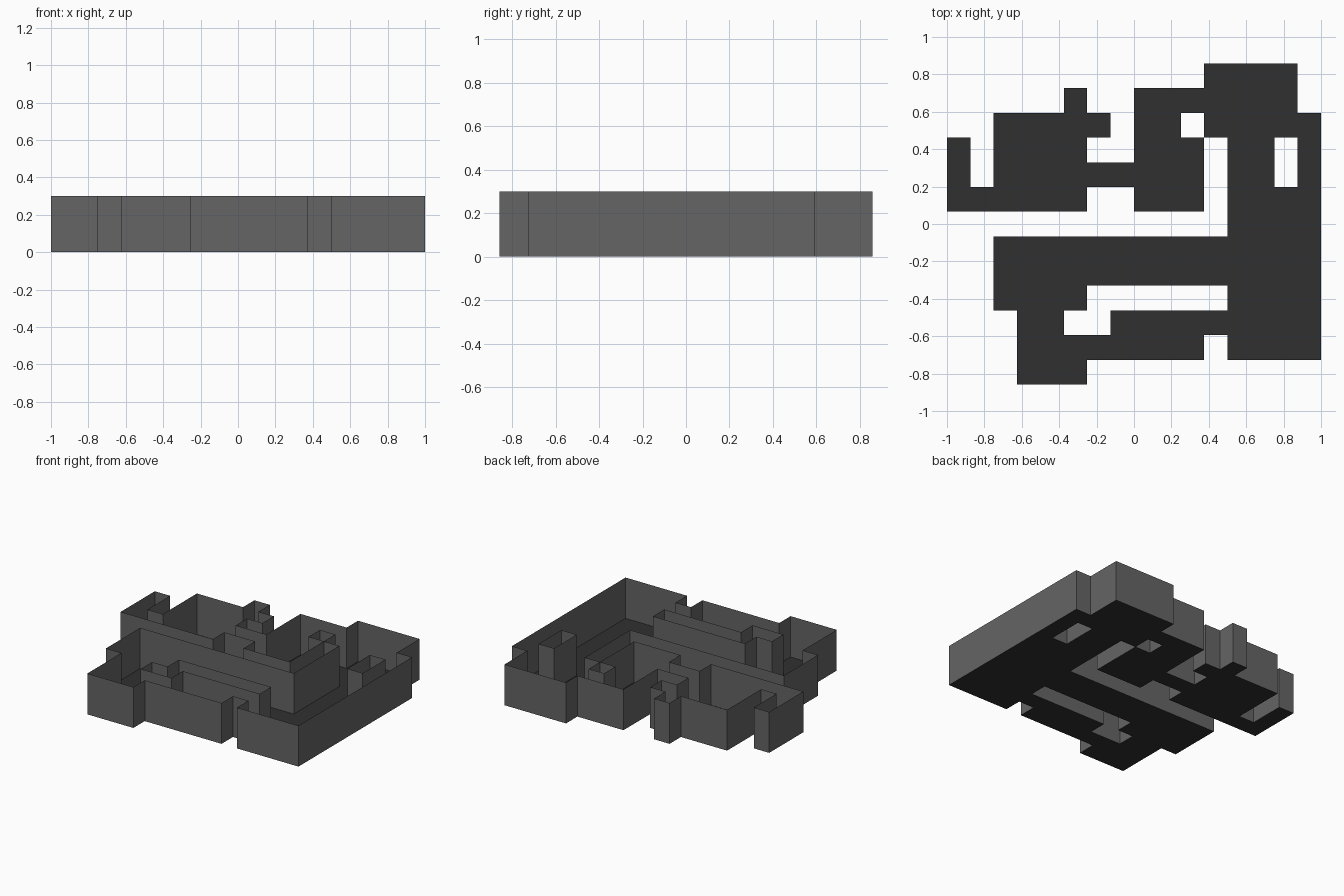
import bpy, bmesh, math

if "Cube" in bpy.data.objects:
    bpy.data.objects.remove(bpy.data.objects["Cube"])

# Floor plan, back row first; '#' is a floor tile
PLAN = [
    "...........####.",
    ".....#..#######.",
    "..#####.##.#####",
    "#.####..###.##.#",
    "#.#########.##.#",
    "######..###.####",
    "............####",
    "..##############",
    "..##############",
    "..####......####",
    "...##..#########",
    "...########.####",
    "...###..........",
]
ROWS, COLS = len(PLAN), len(PLAN[0])
DX, DY, HEIGHT = 0.125, 0.132, 0.30


def is_floor(c, r):
    return 0 <= r < ROWS and 0 <= c < COLS and PLAN[r][c] == "#"


def corner(c, r, z=0.0):
    return ((c - COLS / 2) * DX, (ROWS / 2 - r) * DY, z)


def material(name, grey):
    m = bpy.data.materials.new(name)
    m.diffuse_color = (grey, grey, grey, 1)
    m.use_nodes = True
    m.node_tree.nodes["Principled BSDF"].inputs["Base Color"].default_value = m.diffuse_color
    return m


def make_object(name, quads, mat):
    bm = bmesh.new()
    for q in quads:
        bm.faces.new([bm.verts.new(p) for p in q])
    bmesh.ops.remove_doubles(bm, verts=bm.verts[:], dist=0.0005)
    # merge flat runs of tiles into single panels
    bmesh.ops.dissolve_limit(bm, angle_limit=math.radians(1),
                             verts=bm.verts[:], edges=bm.edges[:])
    me = bpy.data.meshes.new(name)
    bm.to_mesh(me)
    bm.free()
    me.materials.append(mat)
    ob = bpy.data.objects.new(name, me)
    bpy.context.collection.objects.link(ob)
    return ob


floor_quads, wall_quads = [], []
for r in range(ROWS):
    for c in range(COLS):
        if not is_floor(c, r):
            continue
        # tile corners, counter-clockwise from front left
        ring = [(c, r + 1), (c + 1, r + 1), (c + 1, r), (c, r)]
        floor_quads.append([corner(*p) for p in ring])
        # thin wall on each side that has no neighbouring tile
        for i, (dc, dr) in enumerate([(0, 1), (1, 0), (0, -1), (-1, 0)]):
            if not is_floor(c + dc, r + dr):
                a, b = ring[i], ring[(i + 1) % 4]
                wall_quads.append([corner(*a), corner(*b),
                                   corner(*b, HEIGHT), corner(*a, HEIGHT)])

make_object("floor", floor_quads, material("dark floor grey", 0.03))
make_object("walls", wall_quads, material("wall grey", 0.13))
